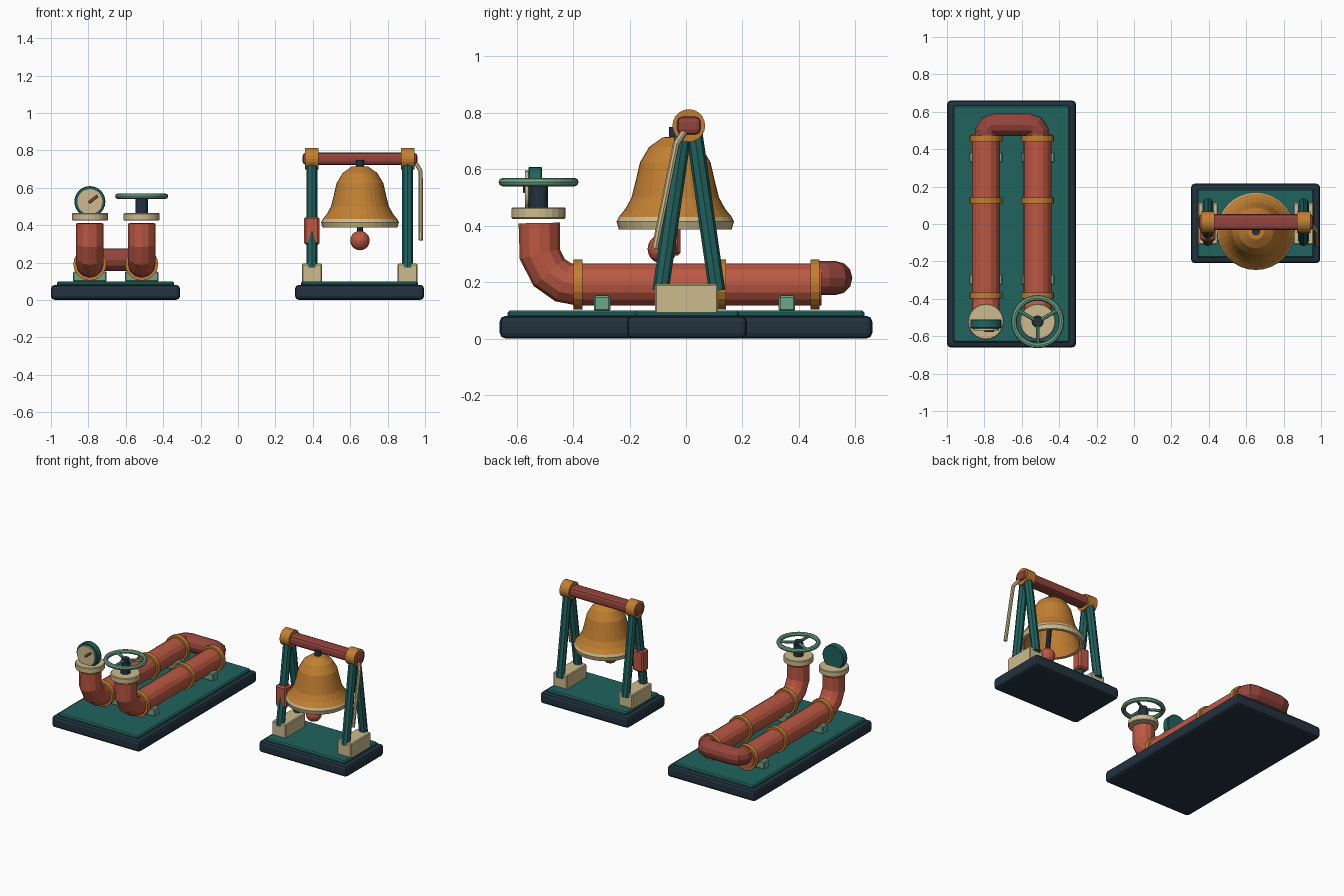
import bpy, bmesh, math
from mathutils import Vector, Matrix

if "Cube" in bpy.data.objects:
    bpy.data.objects.remove(bpy.data.objects["Cube"], do_unlink=True)


def material(name, hex_code):
    def linear(c):
        return c / 12.92 if c < 0.04045 else ((c + 0.055) / 1.055) ** 2.4
    rgb = [linear(int(hex_code[i:i + 2], 16) / 255) for i in (0, 2, 4)]
    m = bpy.data.materials.new(name)
    m.use_nodes = True
    m.diffuse_color = (*rgb, 1)
    m.node_tree.nodes["Principled BSDF"].inputs["Base Color"].default_value = (*rgb, 1)
    return m


navy = material("navy", "22323F")
teal = material("teal", "20635F")
cream = material("cream", "CDBB8E")
gold = material("gold", "C27F32")
copper = material("copper", "BC5843")
maroon = material("maroon", "94443B")
green = material("pale_green", "6DA68A")


def finish(name, bm, *mats):
    mesh = bpy.data.meshes.new(name)
    bmesh.ops.recalc_face_normals(bm, faces=bm.faces)
    bm.to_mesh(mesh)
    bm.free()
    ob = bpy.data.objects.new(name, mesh)
    bpy.context.collection.objects.link(ob)
    for m in mats:
        mesh.materials.append(m)
    return ob


def box(name, center, size, mat, bevel=0.006, segments=1):
    bm = bmesh.new()
    bmesh.ops.create_cube(bm, size=1, matrix=Matrix.Translation(center) @ Matrix.Diagonal((*size, 1)))
    ob = finish(name, bm, mat)
    mod = ob.modifiers.new("bevel", 'BEVEL')
    mod.width, mod.segments = bevel, segments
    return ob


def rod(name, start, end, radius, mat, sides=12, bevel=0):
    a, b = Vector(start), Vector(end)
    turn = (b - a).to_track_quat('Z', 'Y').to_matrix().to_4x4()
    bm = bmesh.new()
    bmesh.ops.create_cone(bm, cap_ends=True, segments=sides, radius1=radius, radius2=radius,
                          depth=(b - a).length, matrix=Matrix.Translation((a + b) / 2) @ turn)
    ob = finish(name, bm, mat)
    if bevel:
        mod = ob.modifiers.new("bevel", 'BEVEL')
        mod.width, mod.segments = bevel, 1
    return ob


def tube(name, points, radius, mat, resolution=4):
    curve = bpy.data.curves.new(name, 'CURVE')
    curve.dimensions = '3D'
    curve.bevel_depth, curve.bevel_resolution = radius, resolution
    curve.use_fill_caps = True
    spline = curve.splines.new('POLY')
    spline.points.add(len(points) - 1)
    for p, co in zip(spline.points, points):
        p.co = (*co, 1)
    spline.use_smooth = False
    curve.materials.append(mat)
    ob = bpy.data.objects.new(name, curve)
    bpy.context.collection.objects.link(ob)
    bpy.ops.object.select_all(action='DESELECT')
    ob.select_set(True)
    bpy.context.view_layer.objects.active = ob
    bpy.ops.object.convert(target='MESH')
    return ob


# Two plinths with inset top plates
for label, x, y, depth in (("pipe", -0.655, 0, 1.32), ("bell", 0.65, 0.003, 0.425)):
    box(label + "_plinth", (x, y, 0.041), (0.69, depth, 0.08), navy, 0.02, 2)
    box(label + "_top_plate", (x, y, 0.087), (0.625, depth - 0.055, 0.026), teal, 0.008)

# Twin pipes with front elbows, collars, flanges and saddles
for label, x in (("right", -0.792), ("left", -0.515)):
    rod(label + "_pipe", (x, -0.40, 0.192), (x, 0.48, 0.192), 0.075, copper, 16)
    tube(label + "_elbow", [(x, -0.385, 0.192), (x, -0.435, 0.2), (x, -0.485, 0.235),
                            (x, -0.518, 0.30), (x, -0.52, 0.41)], 0.073, copper)
    for i, y in enumerate((-0.383, 0.125, 0.457)):
        rod(f"{label}_collar_{i}", (x, y - 0.016, 0.192), (x, y + 0.016, 0.192), 0.088, gold, 20)
    for i, y in enumerate((-0.297, 0.357)):
        box(f"{label}_saddle_{i}", (x, y, 0.125), (0.18, 0.058, 0.055), green)
    rod(label + "_flange", (x, -0.522, 0.425), (x, -0.522, 0.465), 0.096, cream, 24, 0.004)

# Rear return bend
tube("return_bend", [(-0.79, 0.45, 0.215), (-0.79, 0.495, 0.215), (-0.775, 0.522, 0.215),
                     (-0.745, 0.53, 0.215), (-0.56, 0.53, 0.215), (-0.53, 0.522, 0.215),
                     (-0.515, 0.495, 0.215), (-0.515, 0.45, 0.215)], 0.06, maroon)

# Pressure gauge
gx, gz = -0.792, 0.526
rod("gauge_case", (gx, -0.558, gz), (gx, -0.51, gz), 0.083, teal, 24, 0.004)
rod("gauge_face", (gx, -0.570, gz), (gx, -0.556, gz), 0.07, cream, 24)
needle = box("gauge_needle", (0, 0, 0), (0.058, 0.009, 0.015), maroon, 0.002)
needle.location = (gx + 0.018, -0.573, gz + 0.013)
needle.rotation_euler.y = math.radians(-38)

# Valve with a three-spoke hand wheel
vx, vy, vz = -0.515, -0.522, 0.555
rod("valve_stem", (vx, vy, 0.46), (vx, vy, 0.548), 0.033, navy)
rod("wheel_hub", (vx, vy, 0.54), (vx, vy, 0.568), 0.026, navy)
bpy.ops.mesh.primitive_torus_add(location=(vx, vy, vz), major_radius=0.127, minor_radius=0.015,
                                 major_segments=32, minor_segments=8)
wheel = bpy.context.object
wheel.name = "hand_wheel"
wheel.data.materials.append(green)
for i in range(3):
    a = math.radians(30 + 120 * i)
    rod(f"wheel_spoke_{i}", (vx, vy, vz),
        (vx + 0.125 * math.cos(a), vy + 0.125 * math.sin(a), vz), 0.01, green, 8)

# Bell frame: feet, A-shaped legs and beam collars
cy = 0.01
for label, x in (("right", 0.395), ("left", 0.907)):
    box(label + "_foot", (x, 0.002, 0.14), (0.108, 0.224, 0.108), cream)
    for side, s in (("front", -1), ("back", 1)):
        rod(f"{label}_{side}_leg", (x, cy + s * 0.1, 0.17), (x, cy + s * 0.018, 0.74),
            0.029, teal, 8)
    rod(label + "_beam_collar", (x - 0.036, cy, 0.755), (x + 0.036, cy, 0.755), 0.058, gold, 20)
box("cross_beam", (0.652, cy, 0.755), (0.615, 0.086, 0.066), maroon, 0.02, 2)
box("counterweight", (0.395, -0.055, 0.37), (0.082, 0.07, 0.15), copper, 0.01)

# Pull lever
tube("pull_lever", [(0.93, 0, 0.74), (0.955, -0.012, 0.725), (0.976, -0.035, 0.69),
                    (0.978, -0.11, 0.32)], 0.012, cream, 2)

# Bell: lathed shell with a cream lip
by = -0.038
profile = [(0, 0.718), (0.045, 0.713), (0.092, 0.68), (0.125, 0.625), (0.14, 0.56), (0.155, 0.50),
           (0.177, 0.46), (0.2, 0.432), (0.208, 0.415), (0.2, 0.387), (0.178, 0.387),
           (0.15, 0.46), (0.12, 0.56), (0.10, 0.63), (0.06, 0.68), (0, 0.69)]
bm = bmesh.new()
verts = [bm.verts.new((0.652 + r, by, z)) for r, z in profile]
edges = [bm.edges.new(pair) for pair in zip(verts, verts[1:])]
bmesh.ops.spin(bm, geom=verts + edges, cent=(0.652, by, 0), axis=(0, 0, 1),
               angle=math.tau, steps=32, use_duplicate=False)
bmesh.ops.remove_doubles(bm, verts=bm.verts, dist=0.0005)
for f in bm.faces:
    f.material_index = int(f.calc_center_median().z < 0.425 and max(v.co.z for v in f.verts) < 0.44)
finish("bell", bm, gold, cream)

# Bell hanger and clapper
rod("bell_hanger", (0.652, by, 0.69), (0.652, by, 0.75), 0.022, navy)
rod("clapper_rod", (0.652, by, 0.69), (0.652, -0.083, 0.33), 0.016, navy, 8)
bm = bmesh.new()
bmesh.ops.create_uvsphere(bm, u_segments=16, v_segments=10, radius=0.052,
                          matrix=Matrix.Translation((0.652, -0.084, 0.318)))
finish("clapper_ball", bm, copper)
